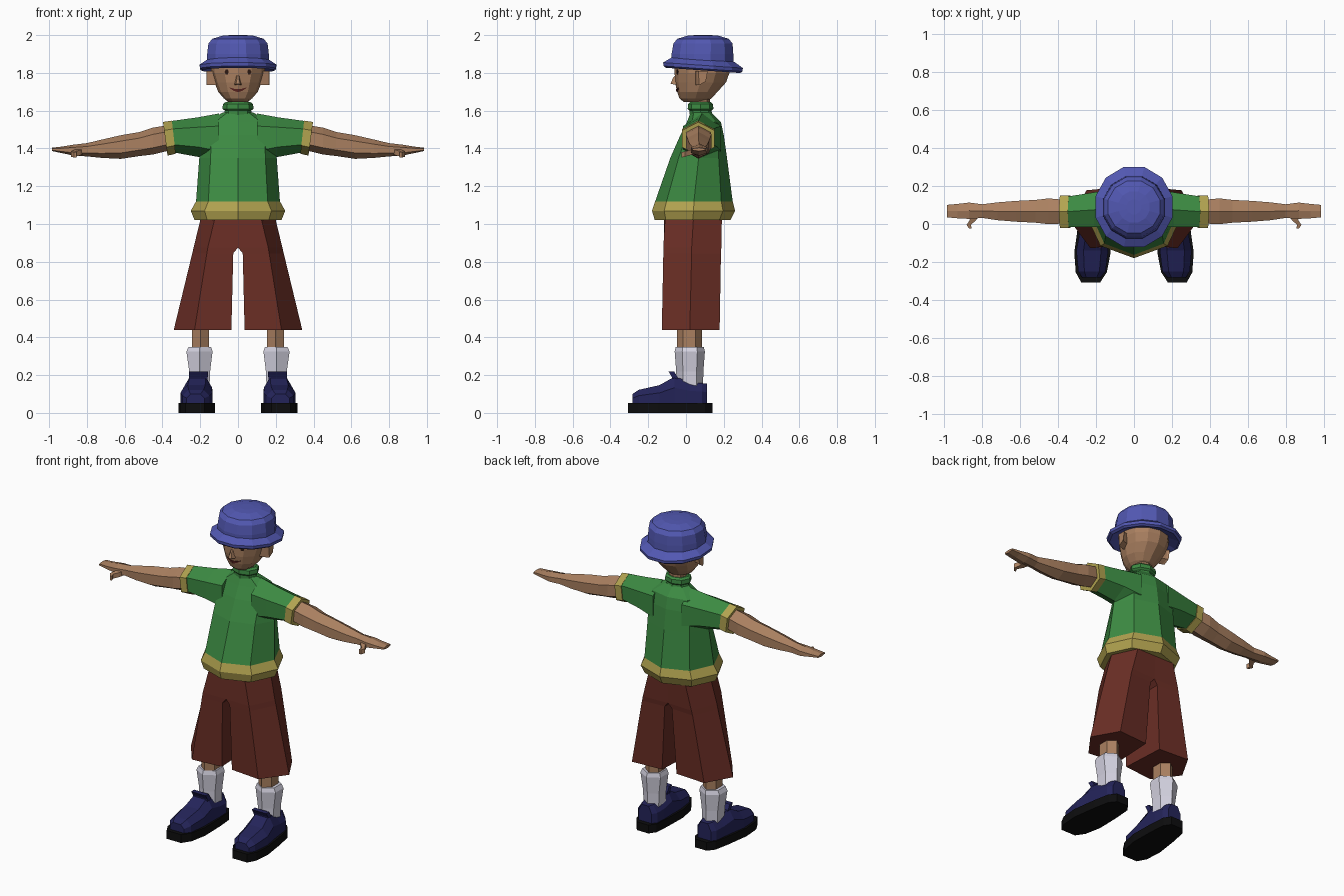
import bpy, bmesh, math
from mathutils import Vector
from mathutils.bvhtree import BVHTree


def material(name, r, g, b):
    m = bpy.data.materials.new(name)
    lin = [((c / 255 + 0.055) / 1.055) ** 2.4 if c > 10 else c / 255 / 12.92 for c in (r, g, b)]
    m.diffuse_color = (*lin, 1)
    return m


SKIN = material("skin", 170, 128, 96)
BLUE = material("hat_blue", 82, 88, 178)
GREEN = material("shirt_green", 60, 138, 66)
YELLOW = material("trim_yellow", 178, 163, 80)
BROWN = material("shorts_brown", 106, 46, 37)
WHITE = material("sock_white", 212, 210, 224)
NAVY = material("shoe_navy", 36, 36, 90)
BLACK = material("sole_black", 13, 13, 14)
MOUTH = material("mouth_red", 95, 38, 34)
EYE = material("eye_dark", 45, 26, 18)


def loft(name, rings, mats, mirror=False, rule=None):
    """Skin a list of equal-length point rings and cap both ends."""
    bm = bmesh.new()
    vs = [[bm.verts.new(p) for p in ring] for ring in rings]
    n = len(vs[0])
    for a, b in zip(vs, vs[1:]):
        for i in range(n):
            j = (i + 1) % n
            bm.faces.new((a[i], a[j], b[j], b[i]))
    bm.faces.new(vs[0])
    bm.faces.new(vs[-1])
    bmesh.ops.recalc_face_normals(bm, faces=bm.faces)
    if rule:
        for f in bm.faces:
            f.material_index = rule(f.calc_center_median())
    me = bpy.data.meshes.new(name)
    bm.to_mesh(me)
    bm.free()
    ob = bpy.data.objects.new(name, me)
    bpy.context.collection.objects.link(ob)
    for m in mats:
        me.materials.append(m)
    if mirror:
        ob.modifiers.new("mirror", "MIRROR").use_mirror_merge = False
    return ob


def zring(z, rx, ry, cy, n=8, cx=0, tilt=0, phase=0):
    """Horizontal ring with a vertex facing the front."""
    pts = []
    for i in range(n):
        a = math.tau * (i + phase) / n
        y = -ry * math.cos(a)
        pts.append((cx + rx * math.sin(a), cy + y, z + tilt * y))
    return pts


def xring(x, cy, ry, zlo, zhi, lean=0):
    """Upright six-sided ring across the arm, pointed at top and bottom."""
    zc, rz = (zlo + zhi) / 2, (zhi - zlo) / 2
    return [(x + lean * s, cy + ry * c, zc + rz * s)
            for c, s in ((0, 1), (1, .5), (1, -.5), (0, -1), (-1, -.5), (-1, .5))]


# Shirt body with yellow hem
loft("shirt", [zring(*r) for r in (
    (1.02, .23, .20, .035), (1.07, .25, .22, .04), (1.12, .222, .205, .042),
    (1.35, .205, .15, .067), (1.47, .20, .115, .085), (1.54, .17, .09, .095),
    (1.59, .08, .055, .08))], [GREEN, YELLOW], rule=lambda c: int(c.z < 1.115))

# Sleeves with yellow cuffs
loft("sleeve", [xring(.10, .085, .10, 1.32, 1.585), xring(.21, .075, .092, 1.355, 1.565),
                xring(.345, .065, .08, 1.378, 1.545, .01)], [GREEN], True)
loft("sleeve_cuff", [xring(.34, .065, .085, 1.372, 1.547, .01),
                     xring(.385, .065, .085, 1.362, 1.54, .012)], [YELLOW], True)

# Turtleneck collar and neck
loft("collar", [zring(*r) for r in (
    (1.575, .075, .06, .08), (1.60, .07, .058, .077), (1.61, .082, .068, .077),
    (1.635, .08, .066, .077), (1.645, .066, .055, .077))], [GREEN])
loft("neck", [zring(1.6, .055, .05, .077), zring(1.7, .055, .05, .077)], [SKIN])

# Arms, hands and thumbs
loft("arm", [xring(*r) for r in (
    (.36, .065, .062, 1.39, 1.525), (.45, .067, .068, 1.368, 1.51),
    (.52, .067, .06, 1.36, 1.487), (.62, .067, .055, 1.345, 1.47),
    (.72, .067, .047, 1.35, 1.447), (.80, .068, .036, 1.358, 1.428),
    (.87, .07, .043, 1.362, 1.42), (.93, .068, .038, 1.375, 1.41),
    (.985, .068, .033, 1.386, 1.404))], [SKIN], True)
loft("thumb", [[(x - w, y, z - .014), (x + w, y, z - .014), (x + w, y, z + .014), (x - w, y, z + .014)]
               for x, y, z, w in ((.835, .06, 1.39, .025), (.85, .02, 1.378, .017),
                                  (.872, -.005, 1.37, .011), (.862, -.025, 1.366, .007))],
     [SKIN], True)

# Head
head = loft("head", [zring(*r, n=12) for r in (
    (1.645, .05, .055, .045), (1.665, .075, .085, .05), (1.70, .105, .107, .06),
    (1.75, .125, .135, .077), (1.80, .142, .145, .085), (1.86, .145, .147, .087))], [SKIN])
loft("ear", [[(x, y + k * dy, z) for y, z in ((.05, 1.735), (.085, 1.755), (.095, 1.81), (.045, 1.81))]
             for x, k, dy in ((.115, 1, 0), (.158, 1, .012), (.168, 1, .02))], [SKIN], True)
loft("nose", [[(-.022, -.04, 1.735), (.022, -.04, 1.735), (.008, -.045, 1.80), (-.008, -.045, 1.80)],
              [(-.011, -.082, 1.742), (.011, -.082, 1.742), (.004, -.068, 1.775), (-.004, -.068, 1.775)]],
     [SKIN])

# Face details as thin plates laid on the head
bm = bmesh.new()
bm.from_mesh(head.data)
tree = BVHTree.FromBMesh(bm)
bm.free()


def plate(name, outline, mat, mirror=False):
    hits = [tree.ray_cast(Vector((x, -1, z)), Vector((0, 1, 0)))[0] for x, z in outline]
    rings = [[h + Vector((0, d, 0)) for h in hits] for d in (-.004, .003)]
    loft(name, rings, [mat], mirror)


plate("eye", [(.06 + .011 * math.cos(a * math.tau / 6), 1.805 + .016 * math.sin(a * math.tau / 6))
              for a in range(6)], EYE, True)
for i in range(-2, 2):
    def lip(k, s):
        return (.022 * k, 1.707 + .0035 * k * k + s * (.009 - .0035 * abs(k)))
    plate("mouth", [lip(i, -1), lip(i + 1, -1), lip(i + 1, 1), lip(i, 1)], MOUTH)

# Hat: brim tilted down at the back, rounded crown
loft("hat_brim", [zring(z, r, r * 1.04, .09, 12, tilt=-.07, phase=.5) for z, r in (
    (1.835, .14), (1.813, .195), (1.822, .208), (1.84, .21), (1.85, .195), (1.87, .165))], [BLUE])
loft("hat_crown", [zring(z, r, r, cy, 12, phase=.5) for z, r, cy in (
    (1.84, .17, .087), (1.90, .169, .087), (1.955, .162, .09), (1.98, .142, .09),
    (1.997, .085, .09), (2.0, .04, .09))], [BLUE])

# Shorts: each leg reaches the centre line above the crotch
legs = (
    (.44, ((.035, -.11), (.23, -.128), (.34, .02), (.25, .178), (.05, .165))),
    (.845, ((.025, -.118), (.165, -.12), (.242, .03), (.175, .185), (.025, .175))),
    (.875, ((0, -.118), (.16, -.12), (.235, .03), (.168, .187), (0, .18))),
    (1.04, ((0, -.115), (.12, -.11), (.195, .04), (.125, .19), (0, .19))))
loft("shorts_leg", [[(x, y, z) for x, y in pts] for z, pts in legs], [BROWN], True)

# Lower legs and socks
loft("shin", [zring(z, .052, .066, .018, 6, .198) for z in (.30, .50)], [SKIN], True)
loft("sock", [zring(z, rx, ry, .02, 6, cx) for z, rx, ry, cx in (
    (.13, .06, .07, .203), (.22, .064, .072, .203), (.325, .08, .08, .204), (.35, .068, .074, .202))],
     [WHITE], True)


# Shoes: sections from toe to heel
def shoe_ring(y, w, top, cx):
    mid = .045 + .6 * (top - .045)
    return [(cx + w * a, y, z) for a, z in (
        (-1, .045), (-1, mid), (-.55, top), (.55, top), (1, mid), (1, .045))]


loft("shoe", [shoe_ring(*r) for r in (
    (-.283, .048, .10, .225), (-.25, .072, .122, .222), (-.14, .084, .147, .22),
    (-.06, .076, .192, .213), (.02, .072, .165, .207), (.085, .066, .157, .205),
    (.112, .045, .155, .205))], [NAVY], True)
loft("shoe_tongue", [[(.21 + s * w, y + d, z) for s, d in ((-1, 0), (1, 0), (1, .03), (-1, .03))]
                     for y, z, w in ((-.07, .15, .045), (-.075, .19, .05), (-.092, .218, .05))],
     [NAVY], True)

# Soles
half = ((-.308, .05), (-.255, .082), (-.15, .096), (0, .084), (.10, .07), (.14, .04))
outline = [(.222 - .06 * (y + .2) - w, y) for y, w in half]
outline += [(.222 - .06 * (y + .2) + w, y) for y, w in reversed(half)]
loft("sole", [[(x, y, z) for x, y in outline] for z in (0, .052)], [BLACK], True)
